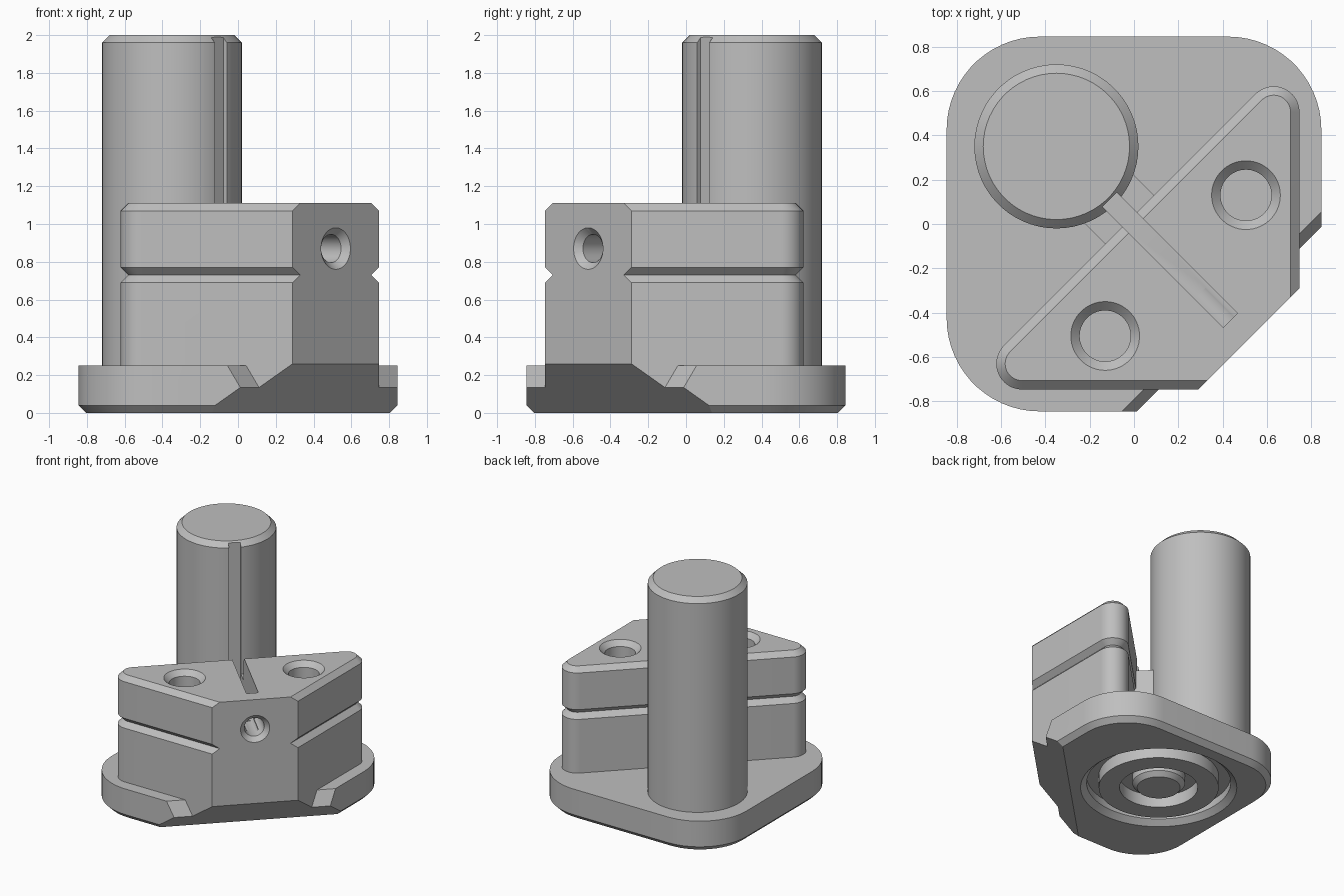
import bpy, bmesh, math
from mathutils import Matrix, Vector

cube = bpy.data.objects.get("Cube")
if cube:
    bpy.data.objects.remove(cube, do_unlink=True)

grey = bpy.data.materials.new("machined_grey")
grey.use_nodes = True
grey.diffuse_color = (0.52, 0.52, 0.52, 1)
grey.node_tree.nodes["Principled BSDF"].inputs["Base Color"].default_value = grey.diffuse_color

DIAG = Matrix.Rotation(math.radians(-45), 4, 'Z')   # local x runs toward the cut corner
S = math.sqrt(0.5)


def finish(bm, name):
    bmesh.ops.recalc_face_normals(bm, faces=bm.faces)
    mesh = bpy.data.meshes.new(name)
    bm.to_mesh(mesh)
    bm.free()
    mesh.materials.append(grey)
    ob = bpy.data.objects.new(name, mesh)
    bpy.context.collection.objects.link(ob)
    return ob


def outline(corners, inset):
    """Convex outline made from arcs (x, y, radius, start, end) in degrees."""
    pts = []
    for x, y, r, a, b in corners:
        n = max(8, int((b - a) / 6))
        full = b - a == 360
        for i in range(n if full else n + 1):
            t = math.radians(a + (b - a) * i / n)
            pts.append((x + (r - inset) * math.cos(t), y + (r - inset) * math.sin(t)))
    return pts


def loft(name, corners, levels, cuts=(), matrix=Matrix()):
    """Stack inset outlines at (z, inset) levels, then slice with planes (point, normal)."""
    bm = bmesh.new()
    rings = [[bm.verts.new((x, y, z)) for x, y in outline(corners, d)] for z, d in levels]
    for lo, hi in zip(rings, rings[1:]):
        for i in range(len(lo)):
            j = (i + 1) % len(lo)
            bm.faces.new((lo[i], lo[j], hi[j], hi[i]))
    bm.faces.new(rings[0][::-1])
    bm.faces.new(rings[-1])
    for point, normal in cuts:
        bmesh.ops.bisect_plane(bm, geom=bm.verts[:] + bm.edges[:] + bm.faces[:],
                               plane_co=point, plane_no=normal, clear_outer=True)
        bmesh.ops.holes_fill(bm, edges=[e for e in bm.edges if e.is_boundary])
    bm.transform(matrix)
    return finish(bm, name)


def ring(name, profile, cx, cy, n=72):
    """Revolve a closed (radius, z) profile."""
    bm = bmesh.new()
    rows = []
    for i in range(n):
        a = 2 * math.pi * i / n
        rows.append([bm.verts.new((cx + r * math.cos(a), cy + r * math.sin(a), z)) for r, z in profile])
    m = len(profile)
    for i in range(n):
        p, q = rows[i], rows[(i + 1) % n]
        for k in range(m):
            bm.faces.new((p[k], q[k], q[(k + 1) % m], p[(k + 1) % m]))
    return finish(bm, name)


def diagonal_box(name, t0, t1, width, z0, z1):
    bm = bmesh.new()
    bmesh.ops.create_cube(bm, size=1)
    bm.transform(DIAG @ Matrix.Translation(((t0 + t1) / 2, 0, (z0 + z1) / 2))
                 @ Matrix.Diagonal((t1 - t0, width, z1 - z0, 1)))
    return finish(bm, name)


def carve(ob, cutters):
    bpy.context.view_layer.objects.active = ob
    for c in cutters:
        mod = ob.modifiers.new("cut", 'BOOLEAN')
        mod.operation = 'DIFFERENCE'
        mod.solver = 'EXACT'
        mod.object = c
        bpy.ops.object.modifier_apply(modifier=mod.name)


def circle(x, y, r):
    return [(x, y, r, 0, 360)]


# Planes that trim the front left corner
wall_t = 1.035 * S
out = Vector((S, -S, 0))
up = Vector((0, 0, 1))
wall = (out * wall_t, out)
underside = (out * wall_t + up * 0.26, out - up)
lip = (out * 0.86 * S + up * 0.13, out * 0.12 + up * 0.05)

# Base plate with rounded corners and a chamfered lower edge
c = 0.425
plate = loft("base_plate",
             [(c, c, 0.42, 0, 90), (-c, c, 0.42, 90, 180),
              (-c, -c, 0.42, 180, 270), (c, -c, 0.42, 270, 360)],
             [(0, 0.04), (0.04, 0), (0.25, 0)], [underside, lip])

# Wedge block with a V groove and a chamfered top
block = loft("wedge_block",
             [(0.63, 0.505, 0.116, 0, 135), (-0.505, -0.63, 0.116, 135, 270),
              (0.6, -0.6, 0.146, 270, 360)],
             [(0.12, 0), (0.69, 0), (0.73, 0.04), (0.77, 0), (1.07, 0), (1.11, 0.04)],
             [wall, underside])

# Tall post and the web joining it to the block
post = loft("post", circle(-0.35, 0.35, 0.37), [(0.15, 0), (1.96, 0), (2, 0.04)])
web = diagonal_box("web", -0.2, 0.0, 0.31, 0.2, 0.92)

# Cutters: slot, bolt holes, screw hole, underside rings
slot = diagonal_box("slot_cutter", -0.155, 0.615, 0.09, 0.8, 2.1)
bolts = [loft("bolt_hole_cutter", circle(x, y, 0.115),
              [(0.6, 0), (1.07, 0), (1.11, -0.04), (1.15, -0.08)])
         for x, y in ((0.505, 0.13), (-0.13, -0.505))]
screw = loft("screw_hole_cutter", circle(0, 0, 0.075),
             [(-0.3, 0), (-0.035, 0), (0, -0.035), (0.04, -0.075)],
             matrix=DIAG @ Matrix.Translation((wall_t, 0, 0.87))
             @ Matrix.Rotation(math.pi / 2, 4, 'Y'))
outer_recess = ring("outer_recess_cutter",
                    [(0.445, -0.04), (0.625, -0.04), (0.535, 0.04), (0.535, 0.1), (0.445, 0.1)],
                    -0.13, 0.13)
inner_recess = ring("inner_recess_cutter",
                    [(0.12, -0.04), (0.29, -0.04), (0.29, 0.1), (0.195, 0.1), (0.195, 0.035)],
                    -0.13, 0.13)

carve(plate, [outer_recess, inner_recess])
carve(block, [slot, screw] + bolts)
carve(post, [slot])
carve(web, [slot])
for cutter in [slot, screw, outer_recess, inner_recess] + bolts:
    bpy.data.objects.remove(cutter, do_unlink=True)

# Smooth the round walls, keep the machined edges crisp
bpy.ops.object.select_all(action='DESELECT')
for ob in (plate, block, post, web):
    ob.select_set(True)
bpy.context.view_layer.objects.active = plate
bpy.ops.object.shade_smooth_by_angle(angle=math.radians(25))
